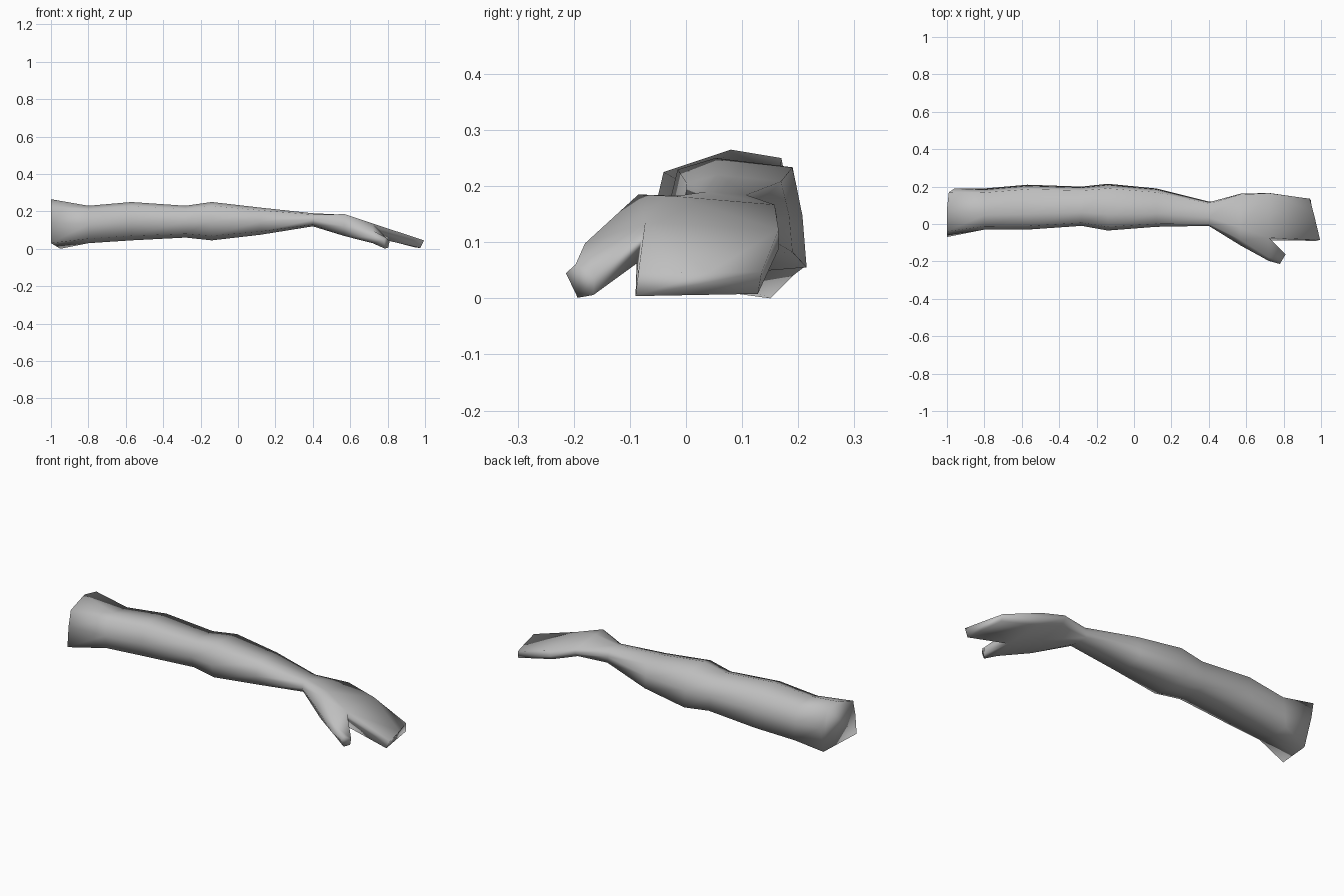
import bpy
import bmesh

default_cube = bpy.data.objects.get("Cube")
if default_cube:
    bpy.data.objects.remove(default_cube, do_unlink=True)

# Plain grey material
grey = bpy.data.materials.new("plain_grey")
grey.use_nodes = True
colour = (0.52, 0.52, 0.52, 1.0)
grey.diffuse_color = colour
grey.node_tree.nodes["Principled BSDF"].inputs["Base Color"].default_value = colour

# Eight-sided cross-section in a unit box, from the front over the top to the back
SECTION = [(0, .5), (.08, .9), (.35, 1), (.9, .92),
           (.97, .5), (1, .05), (.5, 0), (.1, .12)]

# Flared shoulder end (x, y, z), slanted towards the lower back
SHOULDER = [(-1, -.06, .14), (-1, -.04, .225), (-1, .08, .265), (-.99, .17, .25),
            (-.96, .19, .15), (-.95, .15, 0), (-.97, .04, .015), (-1, -.07, .03)]

# Arm stations: x, front y, back y, bottom z, top z
ARM = [(-.8, -.03, .19, .03, .23),
       (-.57, -.03, .21, .045, .25),
       (-.28, -.01, .2, .06, .23),
       (-.14, -.035, .215, .045, .25),
       (.12, -.015, .19, .075, .22),
       (.4, -.01, .12, .12, .19)]

# Hand cross-sections (y, z): knuckle line, then the fork between thumb and fingers
KNUCKLES = [(-.115, .12), (-.085, .185), (-.02, .182), (.158, .167),
            (.162, .145), (.135, .12), (-.01, .105), (-.095, .068)]
FORK = [(-.197, .06), (-.18, .098), (-.073, .135), (.165, .122),
        (.166, .09), (.14, .065), (-.088, .062), (-.17, .03)]

# End profiles (x, y, z) of the two branches
THUMB_TIP = [(.78, -.214, .045), (.79, -.197, .06), (.81, -.163, .04),
             (.805, -.165, .006), (.785, -.193, .001)]
FINGER_TIP = [(.995, -.085, .045), (.965, .04, .046), (.94, .135, .047),
              (.945, .128, .008), (.975, -.09, .004)]

bm = bmesh.new()


def add_ring(points):
    return [bm.verts.new(p) for p in points]


def box_ring(x, y0, y1, z0, z1):
    return add_ring([(x, y0 + (y1 - y0) * u, z0 + (z1 - z0) * v)
                     for u, v in SECTION])


def bridge(a, b):
    """Join two closed rings with quads."""
    for i in range(len(a)):
        j = (i + 1) % len(a)
        bm.faces.new((a[i], a[j], b[j], b[i]))


# Arm and hand body
rings = [add_ring(SHOULDER)] + [box_ring(*station) for station in ARM]
rings.append(add_ring([(.57, y, z) for y, z in KNUCKLES]))
rings.append(add_ring([(.72, y, z) for y, z in FORK]))
bm.faces.new(rings[0])
for first, second in zip(rings, rings[1:]):
    bridge(first, second)

# Thumb and joined fingers branch from the fork and share its middle edge
fork = rings[-1]
for picks, tip in (((0, 1, 2, 6, 7), THUMB_TIP), ((2, 3, 4, 5, 6), FINGER_TIP)):
    end = add_ring(tip)
    bridge([fork[i] for i in picks], end)
    bm.faces.new(end)

bmesh.ops.recalc_face_normals(bm, faces=bm.faces)
for face in bm.faces:
    face.smooth = True
mesh = bpy.data.meshes.new("arm_with_hand")
bm.to_mesh(mesh)
bm.free()
mesh.materials.append(grey)

arm = bpy.data.objects.new("arm_with_hand", mesh)
bpy.context.collection.objects.link(arm)
